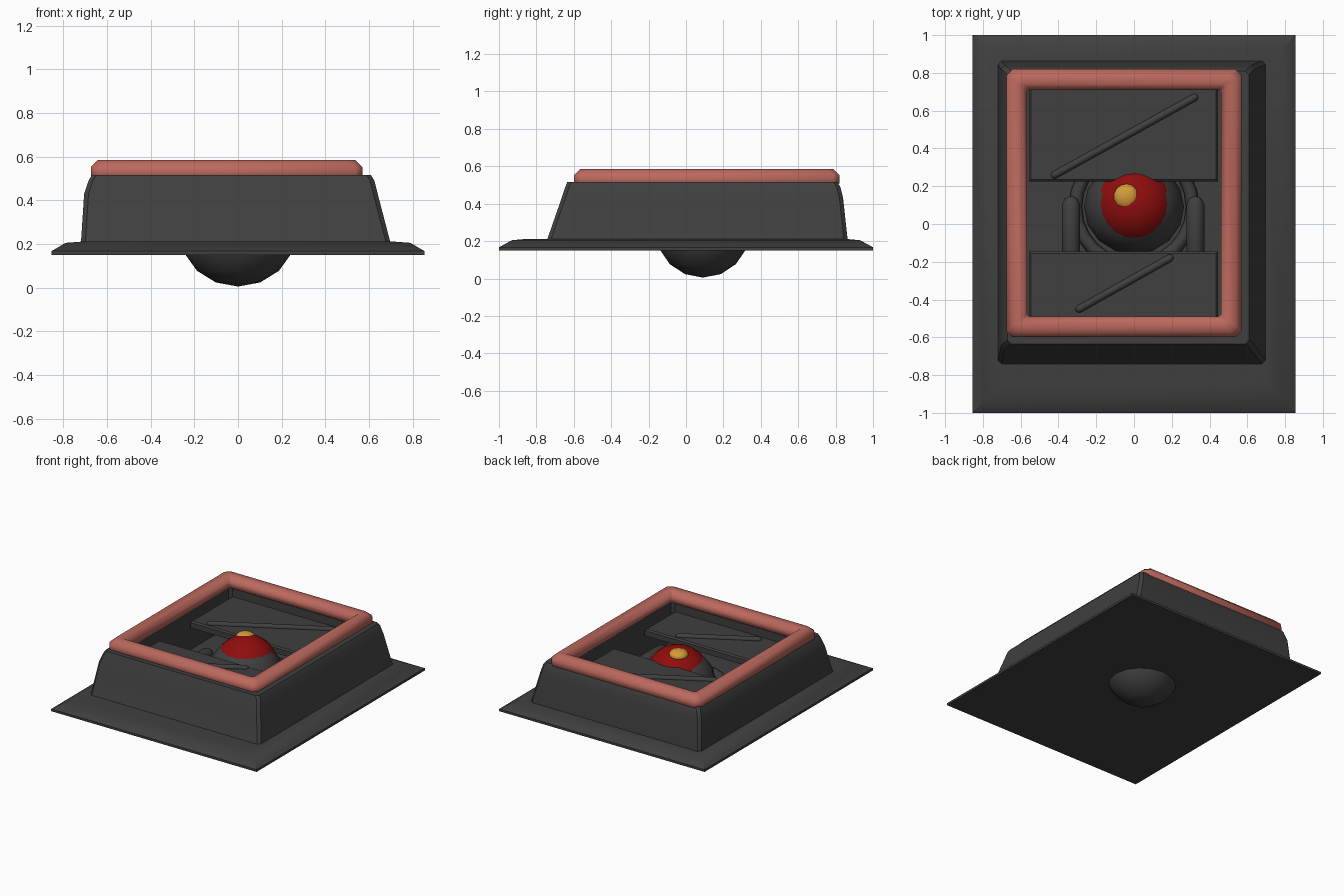
import bpy, bmesh, math
from mathutils import Vector

if "Cube" in bpy.data.objects:
    bpy.data.objects.remove(bpy.data.objects["Cube"])


def material(name, rgb):
    m = bpy.data.materials.new(name)
    m.diffuse_color = (*rgb, 1)
    m.use_nodes = True
    m.node_tree.nodes["Principled BSDF"].inputs["Base Color"].default_value = m.diffuse_color
    return m


CHARCOAL = material("charcoal", (0.05, 0.05, 0.05))
CORAL = material("coral", (0.50, 0.14, 0.11))
RED = material("deep red", (0.28, 0.004, 0.004))
AMBER = material("amber", (0.66, 0.33, 0.04))


def finish(name, bm, mat, smooth=None):
    bmesh.ops.recalc_face_normals(bm, faces=bm.faces)
    me = bpy.data.meshes.new(name)
    bm.to_mesh(me)
    bm.free()
    ob = bpy.data.objects.new(name, me)
    bpy.context.collection.objects.link(ob)
    me.materials.append(mat)
    if smooth:
        bpy.ops.object.select_all(action='DESELECT')
        ob.select_set(True)
        bpy.context.view_layer.objects.active = ob
        bpy.ops.object.shade_smooth_by_angle(angle=math.radians(smooth))
    return ob


def rect(x0, x1, y0, y1, z, c=0.0):
    """Rectangle loop with its corners cut by c."""
    if c == 0:
        return [(x0, y0, z), (x1, y0, z), (x1, y1, z), (x0, y1, z)]
    return [(x0 + c, y0, z), (x1 - c, y0, z), (x1, y0 + c, z), (x1, y1 - c, z),
            (x1 - c, y1, z), (x0 + c, y1, z), (x0, y1 - c, z), (x0, y0 + c, z)]


def loft(name, loops, mat, caps=True, closed=False, smooth=None):
    bm = bmesh.new()
    rings = [[bm.verts.new(p) for p in lp] for lp in loops]
    pairs = list(zip(rings, rings[1:]))
    if closed:
        pairs.append((rings[-1], rings[0]))
    for a, b in pairs:
        for i in range(len(a)):
            j = (i + 1) % len(a)
            bm.faces.new((a[i], a[j], b[j], b[i]))
    if caps and not closed:
        bm.faces.new(rings[0])
        bm.faces.new(rings[-1])
    return finish(name, bm, mat, smooth)


def ball(name, loc, size, mat, u, v):
    bm = bmesh.new()
    bmesh.ops.create_uvsphere(bm, u_segments=u, v_segments=v, radius=1)
    for p in bm.verts:
        p.co = Vector(loc) + Vector([a * s for a, s in zip(p.co, size)])
    return finish(name, bm, mat, 40)


def rod(name, a, b, r, mat, sides=10):
    """Round bar with domed ends."""
    a, b = Vector(a), Vector(b)
    d = (b - a).normalized()
    side = d.cross(Vector((0, 0, 1))).normalized()
    up = side.cross(d)
    loops = []
    for end, sgn in ((a, -1), (b, 1)):
        steps = [75, 45, 0] if sgn < 0 else [0, 45, 75]
        for t in steps:
            t = math.radians(t)
            c = end + d * sgn * r * math.sin(t)
            loops.append([c + r * math.cos(t) * (side * math.cos(k * math.tau / sides)
                          + up * math.sin(k * math.tau / sides)) for k in range(sides)])
    return loft(name, loops, mat, smooth=50)


# Base plate with a sloping edge
loft("base_plate", [rect(-.855, .855, -1, 1, .15), rect(-.855, .855, -1, 1, .167),
                    rect(-.79, .79, -.93, .93, .205), rect(-.7, .7, -.85, .85, .212)], CHARCOAL, smooth=30)

# Hollow tapered housing: outside wall, rim, then inside wall down to the floor
loft("housing", [rect(-.72, .70, -.745, .865, .20, .02), rect(-.705, .64, -.665, .84, .43, .02),
                 rect(-.685, .625, -.645, .825, .49, .02), rect(-.67, .61, -.635, .81, .515, .02),
                 rect(-.57, .46, -.50, .72, .515, .02), rect(-.57, .46, -.50, .72, .20, .02)],
     CHARCOAL, closed=True, smooth=25)

# Octagonal tube frame around the opening
frame_loops = []
for k in range(8):
    t = (k + .5) * math.tau / 8
    o, z = .059 * math.cos(t), .530 + .059 * math.sin(t)
    frame_loops.append(rect(-.62 - o, .515 + o, -.545 - o, .765 + o, z, .012 + .02 * (math.cos(t) > 0)))
loft("rim_frame", frame_loops, CORAL, closed=True, smooth=50)

# Inner cover panels
for name, y0, y1 in (("back_panel", .225, .725), ("front_panel", -.505, -.145)):
    loft(name, [rect(-.555, .445, y0, y1, .39), rect(-.555, .445, y0, y1, .43),
                rect(-.545, .435, y0 + .01, y1 - .01, .44)], CHARCOAL)

# Diagonal bars on the panels
rod("back_bar", (-.42, .26, .442), (.32, .67, .442), .02, CHARCOAL)
rod("front_bar", (-.29, -.45, .442), (.19, -.18, .442), .02, CHARCOAL)

# Side pegs and the collar around the ball
for side, x in (("left", -.333), ("right", .325)):
    rod(side + "_peg", (x, -.17, .295), (x, .10, .295), .048, CHARCOAL, 12)
collar = []
for k in range(8):
    t = k * math.tau / 8
    r, z = .31 + .035 * math.cos(t), .23 + .035 * math.sin(t)
    collar.append([(r * math.cos(i * math.tau / 24), .09 + r * math.sin(i * math.tau / 24), z)
                   for i in range(24)])
loft("ball_collar", collar, CHARCOAL, closed=True, smooth=50)

# Ball with its red cap and amber spot
ball("ball", (0, .09, .25), (.265, .25, .245), CHARCOAL, 16, 8)
ball("ball_cap", (0, .10, .30), (.22, .22, .22), RED, 20, 12)
ball("cap_spot", (-.04, .145, .49), (.068, .068, .037), AMBER, 14, 8)
